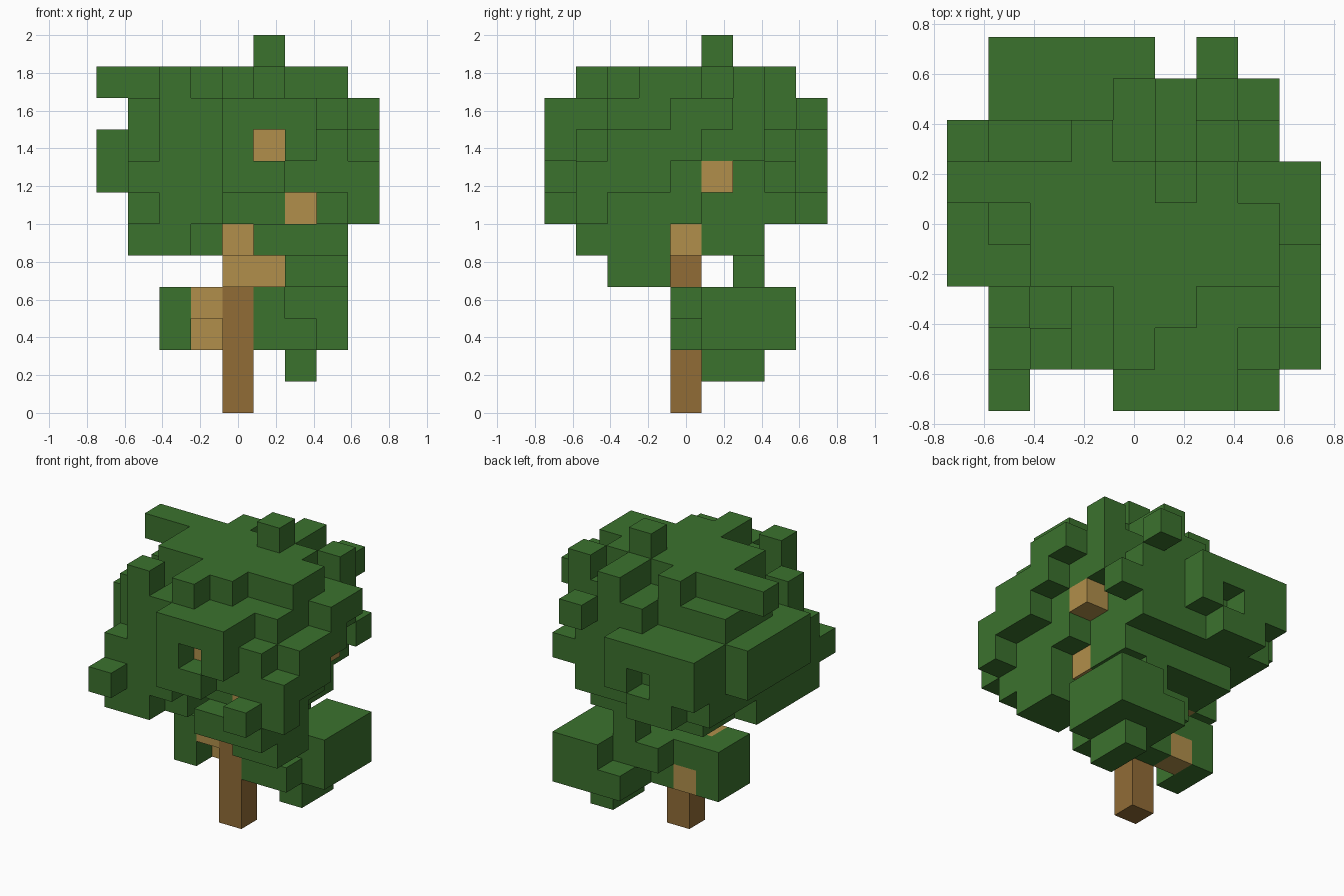
import bpy
import bmesh
from mathutils import Vector

old = bpy.data.objects.get("Cube")
if old:
    bpy.data.objects.remove(old, do_unlink=True)

UNIT = 1 / 6  # edge length of one block


def make_material(name, colour):
    mat = bpy.data.materials.new(name)
    mat.use_nodes = True
    mat.diffuse_color = (*colour, 1)
    mat.node_tree.nodes["Principled BSDF"].inputs["Base Color"].default_value = (*colour, 1)
    return mat


def span(limits):
    """One block index, or an inclusive (first, last) pair."""
    if isinstance(limits, int):
        limits = (limits, limits)
    return range(limits[0], limits[1] + 1)


def blocks(boxes):
    """Set of all grid cells inside a list of (x, y, z) boxes."""
    return {(i, j, k) for x, y, z in boxes
            for i in span(x) for j in span(y) for k in span(z)}


# Trunk and branches
trunk = blocks([(0, 0, (0, 4))])
branches = blocks([
    (0, 0, 5),
    ((0, 1), -1, 4),
    (-1, 0, 3),
    (-1, 1, 2),
    (-2, 0, 5),
    (2, 0, 5),
    (2, -2, 6),
    (1, -3, 8),
    (3, 1, 7),
])

# Main body of the crown, from the bottom layer up
crown = blocks([
    ((2, 3), (-2, -1), 4),
    ((-3, -2), (-3, -1), 5),
    (-3, 0, 5),
    (-1, (-2, -1), 5),
    ((1, 3), (-3, -1), 5),
    ((-2, 0), (1, 2), 5),
    ((1, 2), (1, 2), 5),
    ((-3, 3), (-3, 3), 6),
    ((-3, 3), (-3, 3), (7, 8)),
    ((-3, 3), (-2, 2), 9),
    ((-2, 2), -3, 9),
    ((0, 1), 3, 9),
    ((-2, 3), (-1, 1), 10),
])

# Notches cut back into the body
crown -= blocks([
    ((0, 2), -3, 6),
    (3, (1, 3), 6),
    (3, 2, 7),
    (3, 3, 8),
    (-3, -3, 8),
    (-3, -1, 9),
    (-2, -2, 9),
    (3, 1, 10),
])

# Slabs standing out from the four sides
crown |= blocks([
    ((0, 2), -4, (8, 9)),
    ((0, 1), -4, 7),
    ((-3, 0), 4, (7, 8)),
    ((-2, -1), 4, 6),
    (-4, (-1, 2), (7, 8)),
    (4, (0, 1), 9),
    (4, (-2, 0), 8),
    (4, (-3, -1), 7),
    (4, -3, 6),
])
crown -= blocks([(1, -4, 8), (-1, 4, 7)])

# Single tufts and the ragged top
crown |= blocks([
    (3, -4, 6),
    (-3, -4, 6),
    (2, 4, 9),
    ((-4, -3), 1, 10),
    ((0, 1), -2, 10),
    (-2, -3, 10),
    (0, -3, 10),
    (-1, 2, 10),
    (1, (2, 3), 10),
    (3, 2, 10),
    (1, 1, 11),
])

# Low leaf clumps around the trunk
low_leaves = blocks([
    ((2, 3), (1, 3), (2, 3)),
    (1, (0, 2), (2, 3)),
    (1, 3, 2),
    (2, 0, 2),
    (2, (1, 2), 1),
    (1, 2, 4),
    (0, 1, (2, 3)),
    (0, 2, 3),
    (-1, 1, 3),
    (-2, (0, 1), (2, 3)),
])

crown -= branches
low_leaves -= branches | trunk
solid = trunk | branches | crown | low_leaves


def build(name, cells, mat):
    """Skin a set of cells with only their outer faces, then merge flat areas."""
    bm = bmesh.new()
    for cell in sorted(cells):
        centre = Vector(cell) + Vector((0, 0, 0.5))
        for axis in range(3):
            for sign in (-1, 1):
                normal = Vector((0, 0, 0))
                normal[axis] = sign
                if tuple(int(c + n) for c, n in zip(cell, normal)) in solid:
                    continue
                u = Vector((0, 0, 0))
                u[(axis + 1) % 3] = 0.5
                v = normal.cross(u)
                corners = (-u - v, u - v, u + v, v - u)
                bm.faces.new([bm.verts.new((centre + normal / 2 + c) * UNIT)
                              for c in corners])
    bmesh.ops.remove_doubles(bm, verts=bm.verts, dist=UNIT / 100)
    bmesh.ops.dissolve_limit(bm, angle_limit=0.01, verts=bm.verts, edges=bm.edges)
    mesh = bpy.data.meshes.new(name)
    bm.to_mesh(mesh)
    bm.free()
    mesh.materials.append(mat)
    obj = bpy.data.objects.new(name, mesh)
    bpy.context.scene.collection.objects.link(obj)
    return obj


leaf = make_material("leaf green", (0.044, 0.168, 0.027))
bark = make_material("bark brown", (0.285, 0.15, 0.037))
wood = make_material("branch tan", (0.44, 0.275, 0.07))

build("trunk", trunk, bark)
build("branches", branches, wood)
build("crown", crown, leaf)
build("low_leaves", low_leaves, leaf)
